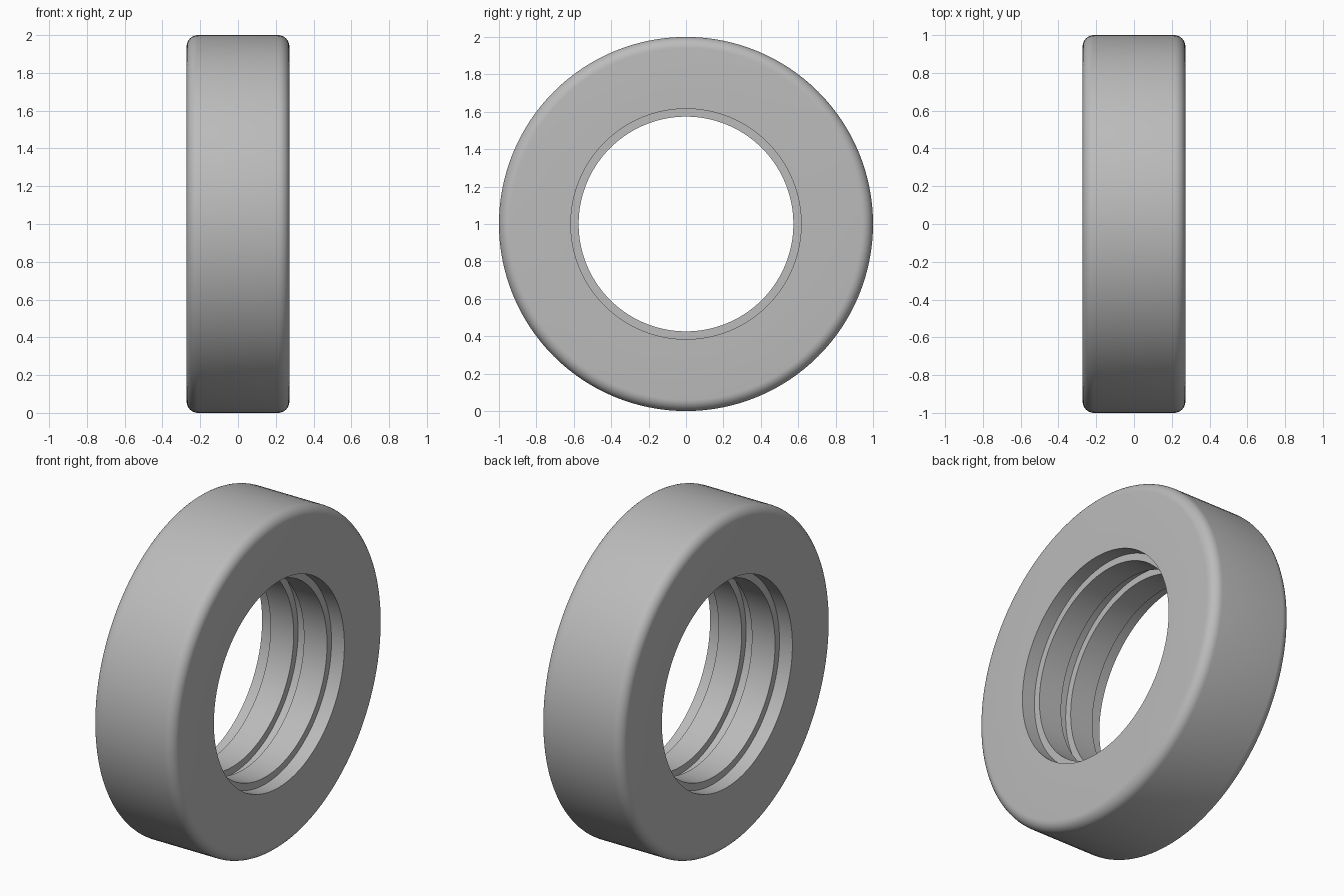
import bpy
import bmesh
from math import cos, sin, pi, radians
from mathutils import Vector

cube = bpy.data.objects.get("Cube")
if cube:
    bpy.data.objects.remove(cube, do_unlink=True)

HALF, OUTER, BORE, RIDGE = 0.272, 1.0, 0.616, 0.574
FILLET, STEPS, SEGMENTS = 0.06, 8, 128

# One material for the whole part
grey = bpy.data.materials.new("light grey")
grey.use_nodes = True
colour = (0.5, 0.5, 0.5, 1)
grey.diffuse_color = colour
grey.node_tree.nodes["Principled BSDF"].inputs["Base Color"].default_value = colour

# Half profile (x, radius): groove floor, ridge, bore, side wall, rounded shoulder
half = [(0.034, BORE), (0.034, RIDGE), (0.187, RIDGE), (0.187, BORE), (HALF, BORE)]
for i in range(STEPS + 1):
    a = pi / 2 * i / STEPS
    half.append((HALF - FILLET + FILLET * cos(a), OUTER - FILLET + FILLET * sin(a)))
profile = half + [(-x, r) for x, r in reversed(half)]

# Revolve the closed profile around the x axis
bm = bmesh.new()
verts = [bm.verts.new((x, 0, r)) for x, r in profile]
edges = [bm.edges.new((verts[i - 1], v)) for i, v in enumerate(verts)]
bmesh.ops.spin(bm, geom=verts + edges, cent=Vector(), axis=Vector((1, 0, 0)),
               angle=2 * pi, steps=SEGMENTS, use_merge=True)
bmesh.ops.remove_doubles(bm, verts=bm.verts, dist=0.0001)
bmesh.ops.recalc_face_normals(bm, faces=bm.faces)
mesh = bpy.data.meshes.new("tyre_ring")
bm.to_mesh(mesh)
bm.free()
mesh.materials.append(grey)

ring = bpy.data.objects.new("tyre_ring", mesh)
ring.location.z = OUTER
bpy.context.collection.objects.link(ring)

# Smooth shading with crisp step edges
bpy.ops.object.select_all(action='DESELECT')
ring.select_set(True)
bpy.context.view_layer.objects.active = ring
bpy.ops.object.shade_smooth_by_angle(angle=radians(30))
